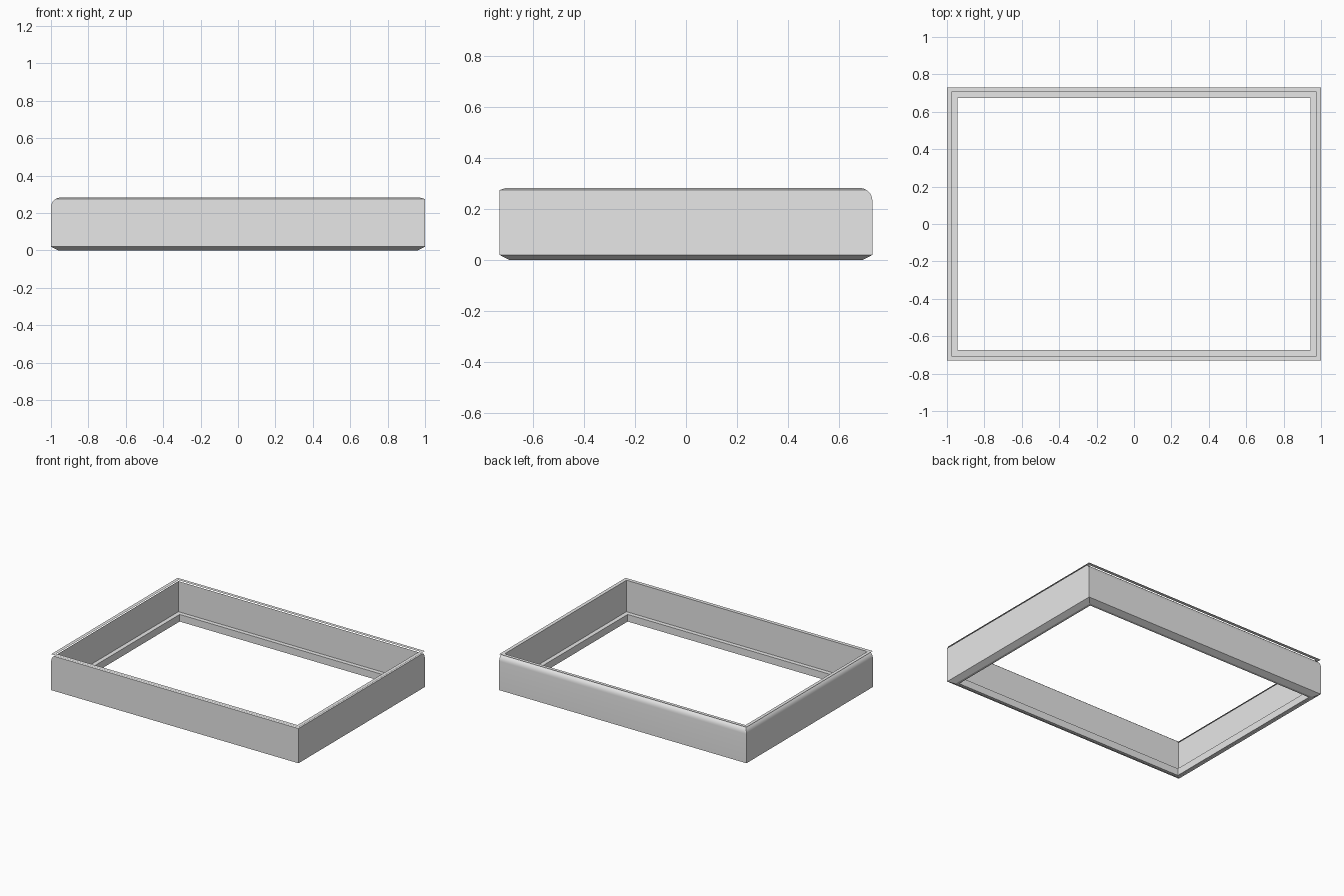
import bpy, bmesh, math
from mathutils import Vector

cube = bpy.data.objects.get("Cube")
if cube:
    bpy.data.objects.remove(cube, do_unlink=True)

HX, HY, TOP = 1.0, 0.73, 0.282
WALL, LEDGE, LEDGE_Z = 0.025, 0.056, 0.052

grey = bpy.data.materials.new("light_grey")
grey.use_nodes = True
grey.diffuse_color = (0.8, 0.8, 0.8, 1)
grey.node_tree.nodes["Principled BSDF"].inputs["Base Color"].default_value = (0.8, 0.8, 0.8, 1)


def add_object(name, bm):
    bmesh.ops.recalc_face_normals(bm, faces=bm.faces)
    mesh = bpy.data.meshes.new(name)
    bm.to_mesh(mesh)
    bm.free()
    mesh.materials.append(grey)
    obj = bpy.data.objects.new(name, mesh)
    bpy.context.collection.objects.link(obj)
    return obj


def side_profile(half, round_w=0.05, round_h=0.05, steps=8):
    """Outline with a rounded top at the negative end and bevelled bottom edges."""
    pts = [(-half + 0.038, 0), (half - 0.038, 0), (half, 0.02),
           (half, TOP - 0.008), (half - WALL, TOP)]
    for i in range(steps + 1):
        a = math.pi / 2 * i / steps
        pts.append((-half + round_w * (1 - math.sin(a)),
                    TOP - round_h * (1 - math.cos(a))))
    pts[5:] = reversed(pts[5:]) if pts[5][0] < pts[-1][0] else pts[5:]
    return pts + [(-half, 0.02)]


def prism(name, pts, to_start, sweep):
    bm = bmesh.new()
    face = bm.faces.new([bm.verts.new(to_start(u, z)) for u, z in pts])
    new = bmesh.ops.extrude_face_region(bm, geom=[face])["geom"]
    bmesh.ops.translate(bm, vec=sweep, verts=[v for v in new if isinstance(v, bmesh.types.BMVert)])
    return add_object(name, bm)


def box(name, half_x, half_y, z0, z1):
    corners = [(-half_x, -half_y), (half_x, -half_y), (half_x, half_y), (-half_x, half_y)]
    return prism(name, corners, lambda x, y: Vector((x, y, z0)), Vector((0, 0, z1 - z0)))


def boolean(target, cutter, operation):
    mod = target.modifiers.new(operation, "BOOLEAN")
    mod.operation, mod.object, mod.solver = operation, cutter, "EXACT"
    cutter.hide_render = True
    bpy.context.view_layer.objects.active = target
    bpy.ops.object.modifier_apply(modifier=mod.name)
    bpy.data.objects.remove(cutter, do_unlink=True)


# Frame body: two crossed profiles, rounded along the back and the -x side
frame = prism("frame_walls", side_profile(HX), lambda u, z: Vector((u, -1, z)), Vector((0, 2, 0)))
cross = prism("cross_profile", side_profile(HY), lambda u, z: Vector((-1.2, -u, z)), Vector((2.4, 0, 0)))
boolean(frame, cross, "INTERSECT")

# Hollow: wide upper opening, narrower lower opening leaving a ledge
boolean(frame, box("upper_opening", HX - WALL, HY - WALL, LEDGE_Z, 1), "DIFFERENCE")
boolean(frame, box("lower_opening", HX - LEDGE, HY - LEDGE, -1, 0.5), "DIFFERENCE")

bpy.ops.object.select_all(action="DESELECT")
frame.select_set(True)
bpy.context.view_layer.objects.active = frame
bpy.ops.object.shade_smooth_by_angle(angle=math.radians(20))

# Flat sheet rim overhanging the rounded edges
bm = bmesh.new()
signs = [(-1, -1), (1, -1), (1, 1), (-1, 1)]
outer, inner = [[bm.verts.new((sx * (HX - d), sy * (HY - d), TOP + 0.001)) for sx, sy in signs]
                for d in (0, WALL)]
for i in range(4):
    j = (i + 1) % 4
    bm.faces.new((outer[i], outer[j], inner[j], inner[i]))
rim = add_object("top_rim", bm)
if rim.data.polygons[0].normal.z < 0:
    rim.data.flip_normals()
